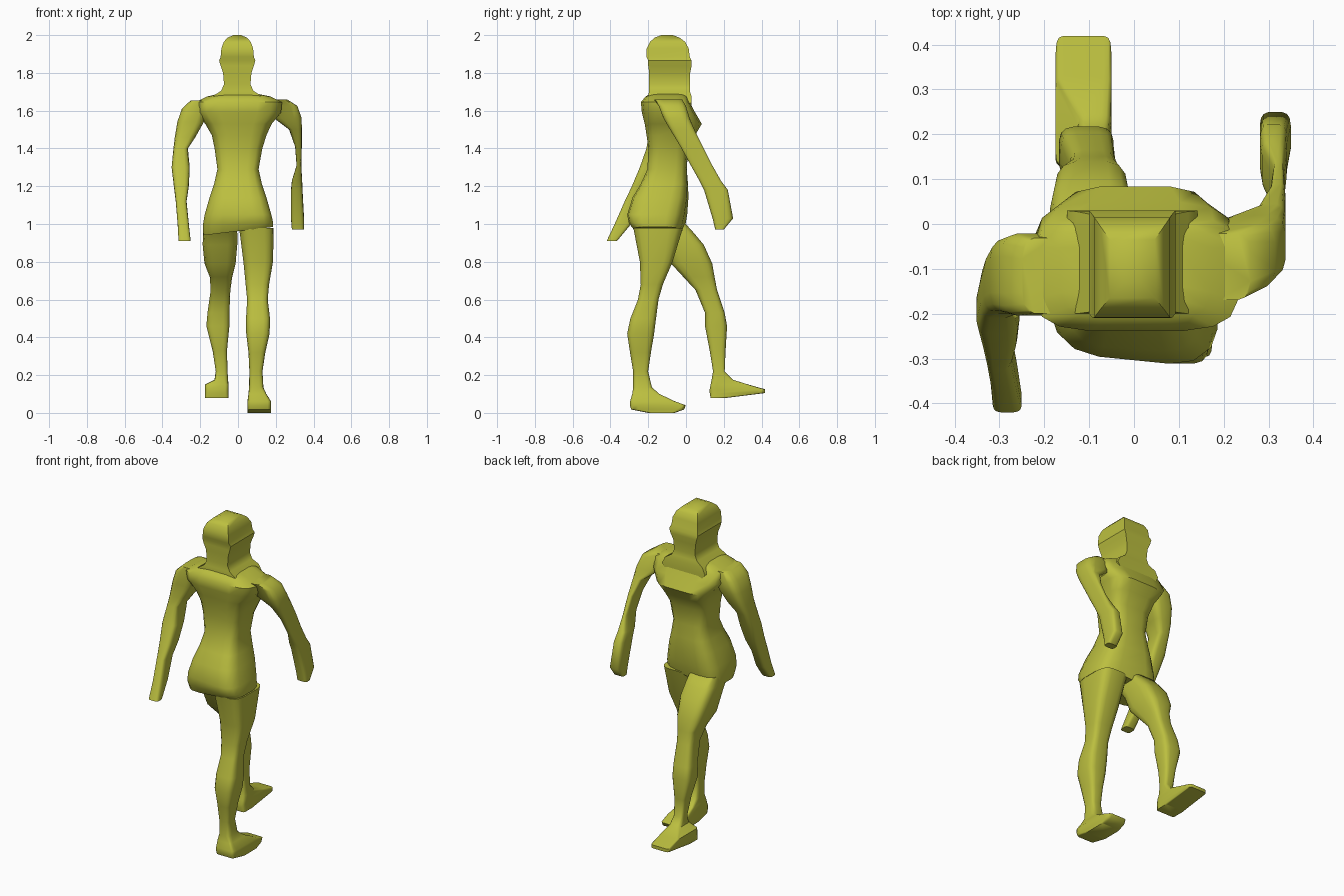
import bpy, bmesh, math

mat = bpy.data.materials.new("olive")
mat.diffuse_color = (0.5, 0.52, 0.05, 1)


def ring(x0, x1, y0, y1, e, n=16):
    """Rounded rectangle: e=1 is an ellipse, e=0 a plain box."""
    cx, cy, rx, ry = (x0 + x1) / 2, (y0 + y1) / 2, (x1 - x0) / 2, (y1 - y0) / 2
    if e == 0:
        return [(x0, y0), (x1, y0), (x1, y1), (x0, y1)]
    pts = []
    for i in range(n):
        a = 2 * math.pi * (i + 0.5) / n
        c, s = math.cos(a), math.sin(a)
        pts.append((cx + rx * math.copysign(abs(c) ** e, c),
                    cy + ry * math.copysign(abs(s) ** e, s)))
    return pts


def loft(name, rows, e, foot_below=-1, warp=None, angle=50):
    """Skin horizontal sections (z, x0, x1, y0, y1) into a closed body."""
    bm = bmesh.new()
    rings = []
    for z, x0, x1, y0, y1 in rows:
        pts = ring(x0, x1, y0, y1, 0.2 if z < foot_below else e)
        pts = [(x, y, z) for x, y in pts]
        if warp:
            pts = [warp(*p) for p in pts]
        rings.append([bm.verts.new(p) for p in pts])
    n = len(rings[0])
    for a, b in zip(rings, rings[1:]):
        for i in range(n):
            j = (i + 1) % n
            bm.faces.new((a[i], a[j], b[j], b[i]))
    bm.faces.new(rings[0])
    bm.faces.new(rings[-1])
    bmesh.ops.recalc_face_normals(bm, faces=bm.faces)
    me = bpy.data.meshes.new(name)
    bm.to_mesh(me)
    bm.free()
    ob = bpy.data.objects.new(name, me)
    bpy.context.collection.objects.link(ob)
    me.materials.append(mat)
    bpy.ops.object.select_all(action='DESELECT')
    ob.select_set(True)
    bpy.context.view_layer.objects.active = ob
    bpy.ops.object.shade_smooth_by_angle(angle=math.radians(angle))
    return ob


# Head, neck and flat upper chest: a boxy block with a vaulted top
head = [(z, -w - 0.004, w - 0.004, y0, y1) for z, w, y0, y1 in [
    (1.53, .02, -.19, .03), (1.58, .10, -.2, .03), (1.64, .145, -.2, .03),
    (1.68, .125, -.2, .028), (1.705, .085, -.195, .02), (1.74, .07, -.195, .02),
    (1.80, .075, -.195, .022), (1.838, .088, -.2, .03), (1.865, .096, -.2, .03),
    (1.885, .088, -.21, .02), (1.93, .084, -.208, .014), (1.965, .071, -.19, -.005),
    (1.987, .05, -.165, -.035), (2.0, .02, -.13, -.07)]]
loft("head_and_neck", head, 0, angle=35)


# Torso: hips are turned slightly and the lower hem is slanted
def hip_turn(x, y, z):
    k = max(0.0, min(1.0, (1.3 - z) / 0.25))
    hem = 0.12 * x if z < 0.98 else 0.04 * x if z < 1.02 else 0
    return x, y - 0.1 * k * x, z + hem


torso = [
    (.962, -.185, .188, -.27, -.02), (1.0, -.188, .188, -.295, -.01),
    (1.05, -.178, .178, -.305, 0), (1.14, -.152, .152, -.28, .01),
    (1.21, -.128, .128, -.24, .01), (1.29, -.11, .11, -.205, .005),
    (1.4, -.125, .13, -.2, .012), (1.47, -.14, .152, -.21, .05),
    (1.53, -.175, .18, -.22, .085), (1.59, -.225, .23, -.235, .05),
    (1.645, -.225, .235, -.24, .02), (1.675, -.165, .175, -.215, .01),
    (1.69, -.1, .1, -.19, 0)]
loft("torso", torso, .5, warp=hip_turn)

# Arm swung towards the back
loft("rear_arm", [
    (.91, -.315, -.25, -.42, -.365), (1.0, -.32, -.26, -.378, -.29),
    (1.12, -.33, -.272, -.325, -.225), (1.2, -.34, -.26, -.287, -.18),
    (1.3, -.352, -.255, -.245, -.135), (1.4, -.342, -.265, -.21, -.09),
    (1.46, -.335, -.225, -.2, -.06), (1.54, -.322, -.18, -.2, -.03),
    (1.61, -.298, -.16, -.205, -.02), (1.655, -.25, -.15, -.2, -.03)], .5)

# Arm swung forwards
loft("forward_arm", [
    (.97, .285, .35, .155, .2), (1.03, .28, .35, .14, .25),
    (1.18, .28, .342, .095, .222), (1.23, .285, .34, .07, .185),
    (1.31, .31, .335, .025, .14), (1.41, .302, .338, -.03, .09),
    (1.5, .27, .338, -.085, .045), (1.56, .19, .338, -.12, .02),
    (1.625, .17, .315, -.145, 0), (1.66, .16, .26, -.17, -.02)], .5)

# Standing leg with its foot on the ground
loft("standing_leg", [
    (0, .05, .175, -.2, -.06), (.018, .05, .175, -.29, -.01),
    (.04, .05, .175, -.298, 0), (.062, .05, .175, -.296, -.06),
    (.1, .055, .15, -.285, -.14), (.135, .058, .135, -.28, -.18),
    (.22, .06, .13, -.28, -.2), (.32, .055, .145, -.297, -.185),
    (.42, .043, .168, -.312, -.168), (.5, .042, .17, -.295, -.158),
    (.6, .048, .158, -.255, -.145), (.68, .04, .165, -.24, -.122),
    (.8, .028, .186, -.245, -.07), (.98, .005, .19, -.28, -.015)],
    .5, foot_below=.12)

# Striding leg with its foot lifted
loft("striding_leg", [
    (.08, -.175, -.05, .13, .22), (.105, -.175, -.05, .125, .42),
    (.125, -.175, -.05, .125, .42), (.15, -.175, -.05, .13, .33),
    (.175, -.125, -.052, .135, .25), (.22, -.118, -.055, .143, .205),
    (.33, -.135, -.058, .125, .21), (.46, -.168, -.045, .1, .218),
    (.53, -.162, -.045, .1, .205), (.65, -.145, -.04, .05, .165),
    (.72, -.15, -.03, -.015, .152), (.79, -.178, -.012, -.08, .14),
    (.89, -.188, -.003, -.12, .095), (.95, -.186, -.003, -.16, .045),
    (1.0, -.18, -.005, -.2, .0)],
    .5, foot_below=.16)
